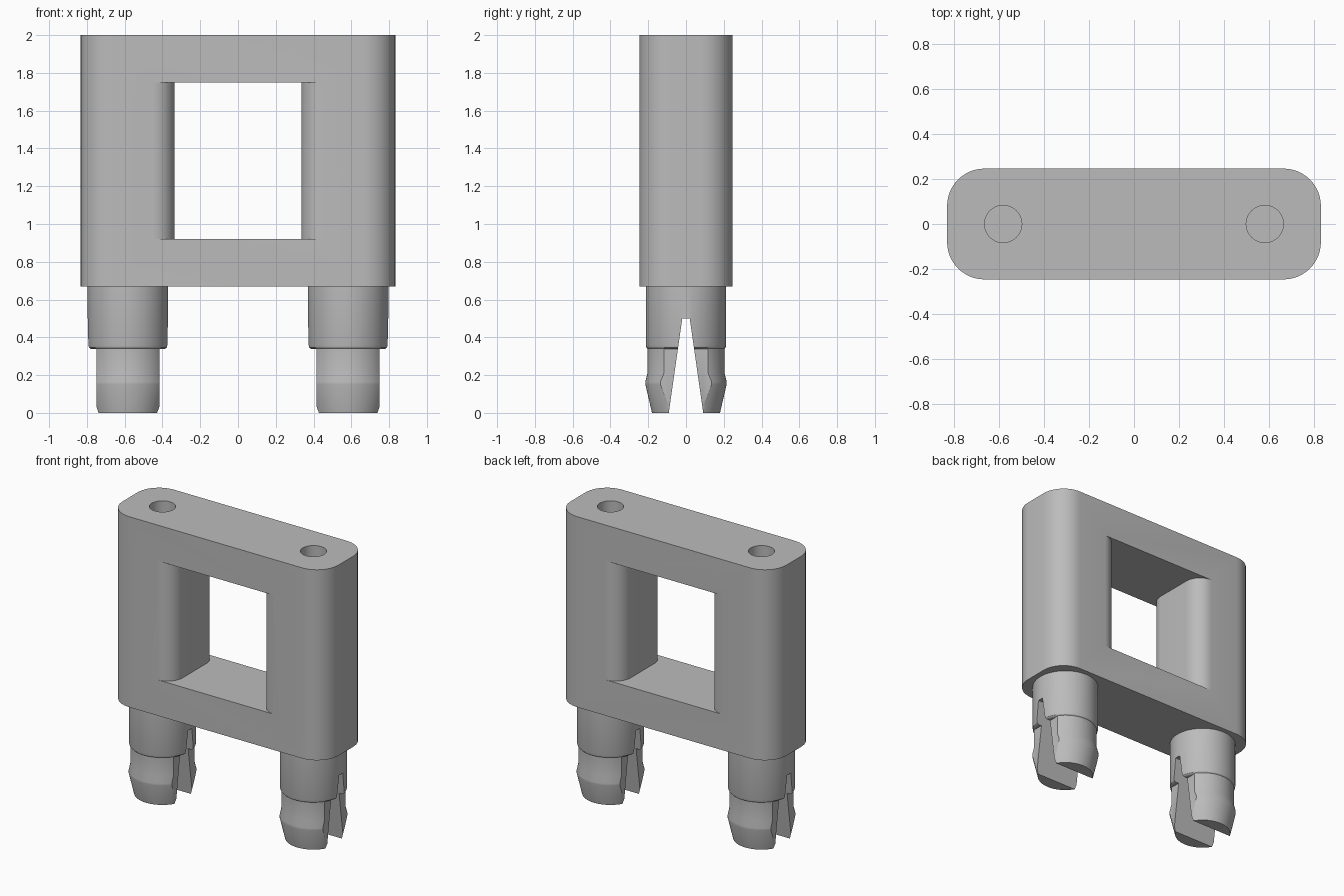
import bpy
import bmesh
from math import sin, cos, pi

cube = bpy.data.objects.get("Cube")
if cube:
    bpy.data.objects.remove(cube, do_unlink=True)

grey = bpy.data.materials.new("plain grey")
grey.use_nodes = True
grey.diffuse_color = (0.5, 0.5, 0.5, 1)
grey.node_tree.nodes["Principled BSDF"].inputs["Base Color"].default_value = (0.5, 0.5, 0.5, 1)

PEG_X = 0.583
BODY_X, BODY_Y = 0.833, 0.247


def finish(name, bm):
    bmesh.ops.recalc_face_normals(bm, faces=bm.faces)
    mesh = bpy.data.meshes.new(name)
    bm.to_mesh(mesh)
    bm.free()
    mesh.materials.append(grey)
    ob = bpy.data.objects.new(name, mesh)
    bpy.context.collection.objects.link(ob)
    return ob


def extrude(name, points, vector):
    """Prism from a closed 3D outline."""
    bm = bmesh.new()
    face = bm.faces.new([bm.verts.new(p) for p in points])
    geom = bmesh.ops.extrude_face_region(bm, geom=[face])["geom"]
    bmesh.ops.translate(bm, vec=vector, verts=[g for g in geom if isinstance(g, bmesh.types.BMVert)])
    return finish(name, bm)


def lathe(name, profile, x, steps=64):
    """Solid of revolution about a vertical axis at x."""
    bm = bmesh.new()
    rings = [[bm.verts.new((x + r * cos(2 * pi * i / steps), r * sin(2 * pi * i / steps), z))
              for i in range(steps)] for r, z in profile]
    for low, high in zip(rings, rings[1:]):
        for i in range(steps):
            j = (i + 1) % steps
            bm.faces.new((low[i], low[j], high[j], high[i]))
    bm.faces.new(rings[0])
    bm.faces.new(rings[-1])
    return finish(name, bm)


def box(name, x0, x1, z0, z1):
    corners = [(x0, -1, z0), (x1, -1, z0), (x1, 1, z0), (x0, 1, z0)]
    return extrude(name, corners, (0, 0, z1 - z0))


def combine(ob, other, operation="DIFFERENCE"):
    mod = ob.modifiers.new("cut", "BOOLEAN")
    mod.operation, mod.object, mod.solver = operation, other, "EXACT"
    bpy.ops.object.select_all(action="DESELECT")
    bpy.context.view_layer.objects.active = ob
    ob.select_set(True)
    bpy.ops.object.modifier_apply(modifier=mod.name)
    bpy.data.objects.remove(other, do_unlink=True)


def smooth(ob):
    bpy.ops.object.select_all(action="DESELECT")
    bpy.context.view_layer.objects.active = ob
    ob.select_set(True)
    bpy.ops.object.shade_smooth_by_angle(angle=pi / 6)


def arc(cx, cy, r, start, end, n=12):
    return [(cx + r * cos(start + (end - start) * i / n),
             cy + r * sin(start + (end - start) * i / n)) for i in range(n + 1)]


# Frame body: rounded slab
R = 0.167
outline = []
for k, (sx, sy) in enumerate([(1, 1), (-1, 1), (-1, -1), (1, -1)]):
    outline += arc(sx * (BODY_X - R), sy * (BODY_Y - R), R, k * pi / 2, (k + 1) * pi / 2)
body = extrude("frame_body", [(x, y, 0.67) for x, y in outline], (0, 0, 1.33))

# Window, flaring round the inner edges of the posts
r = 0.117
side = arc(0.335 + r, BODY_Y - r, r, pi, pi / 2) + [(0.335 + r, 0.4)]
right = [(x, -y) for x, y in reversed(side)] + side
window = right + [(-x, y) for x, y in reversed(right)]
combine(body, extrude("window_cutter", [(x, y, 0.92) for x, y in window], (0, 0, 0.83)))

# Pin sockets in the top
for s in (-1, 1):
    combine(body, lathe("socket_cutter", [(0.083, 1.5), (0.083, 2.1)], s * PEG_X, 48))
smooth(body)

# Split snap-in pegs
COLLAR = [(0.193, 0.337), (0.203, 0.34), (0.21, 0.347), (0.213, 0.36), (0.213, 0.675)]
TIP = [(0.18, 0), (0.215, 0.15), (0.215, 0.165), (0.204, 0.21), (0.204, 0.4)]
SLOT = [(-0.097, -0.04), (0.097, -0.04), (0.02, 0.5), (-0.02, 0.5)]
for s, label in ((-1, "right"), (1, "left")):
    x = s * PEG_X
    peg = lathe(label + "_peg", TIP, x)
    for d in (-1, 1):
        near, far = sorted((x + d * 0.167, x + d * 0.4))
        combine(peg, box("flat_cutter", near, far, -0.1, 0.6))
    combine(peg, lathe("collar", COLLAR, x), "UNION")
    slot = extrude("slot_cutter", [(x - 0.4, y, z) for y, z in SLOT], (0.8, 0, 0))
    combine(peg, slot)
    smooth(peg)
